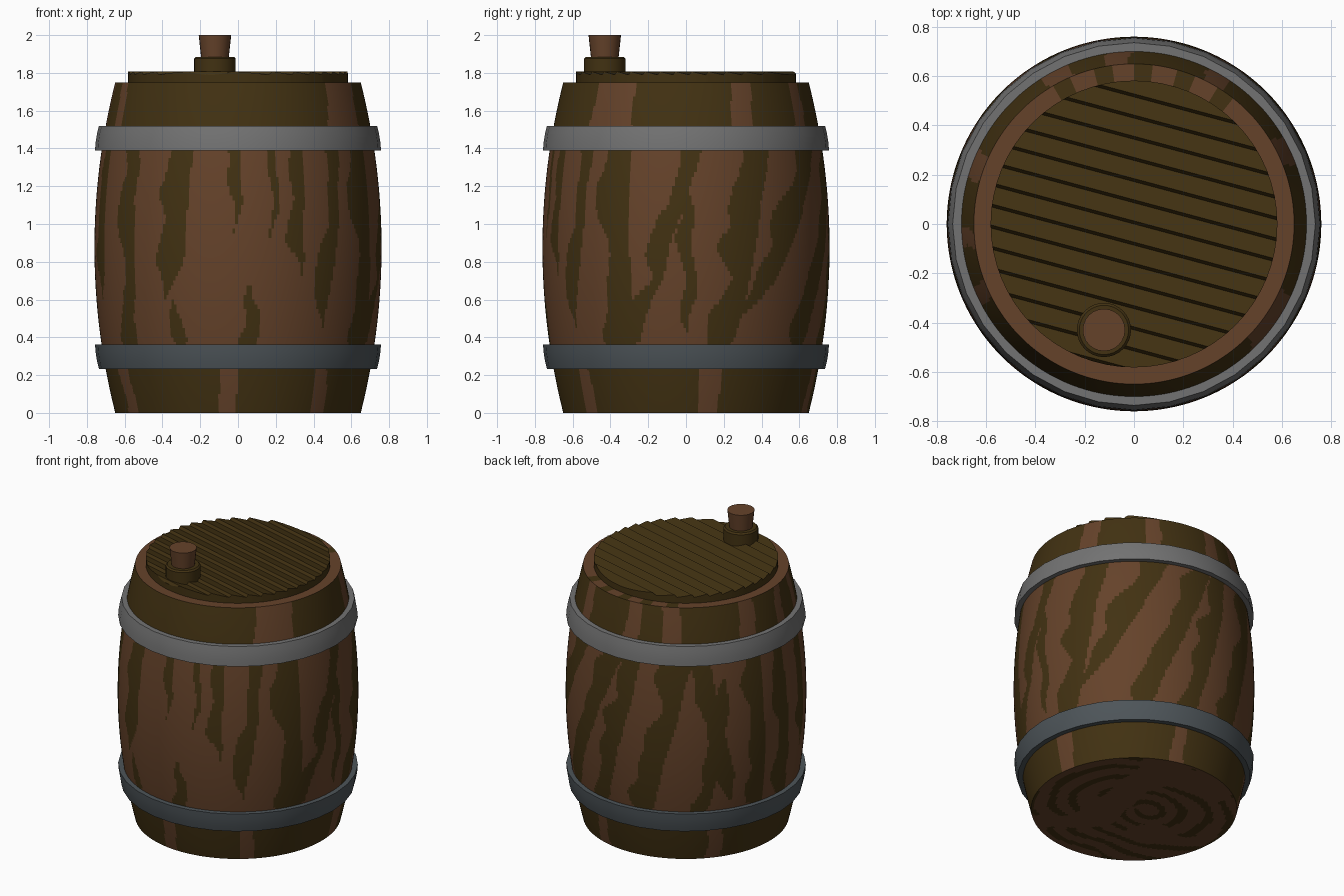
import bpy, bmesh, math
from mathutils import Vector, noise

if "Cube" in bpy.data.objects:
    bpy.data.objects.remove(bpy.data.objects["Cube"])


def material(name, rgb):
    m = bpy.data.materials.new(name)
    m.diffuse_color = (*rgb, 1)
    m.use_nodes = True
    m.node_tree.nodes["Principled BSDF"].inputs["Base Color"].default_value = m.diffuse_color
    return m


BROWN = material("brown wood", (0.13, 0.055, 0.023))
OLIVE = material("dark olive wood", (0.054, 0.031, 0.006))
GREY = material("grey iron", (0.17, 0.17, 0.17))
SLATE = material("slate iron", (0.075, 0.09, 0.1))


def lathe(name, profile, sides, mats, rule=None, centre=(0, 0), angle=35):
    """Spin (radius, z) points round z; radius 0 becomes a pole."""
    bm = bmesh.new()
    rings = []
    for r, z in profile:
        n = 1 if r == 0 else sides
        rings.append([bm.verts.new((centre[0] + r * math.sin(2 * math.pi * i / n),
                                    centre[1] - r * math.cos(2 * math.pi * i / n), z))
                      for i in range(n)])
    for lo, hi in zip(rings, rings[1:]):
        for i in range(sides):
            j = (i + 1) % sides
            if len(lo) == 1:
                bm.faces.new((lo[0], hi[j], hi[i]))
            elif len(hi) == 1:
                bm.faces.new((lo[i], lo[j], hi[0]))
            else:
                bm.faces.new((lo[i], lo[j], hi[j], hi[i]))
    return finish(name, bm, mats, rule, angle)


def finish(name, bm, mats, rule=None, angle=35):
    bm.normal_update()
    if rule:
        for f in bm.faces:
            f.material_index = int(rule(f.calc_center_median()))
    me = bpy.data.meshes.new(name)
    bm.to_mesh(me)
    bm.free()
    for m in mats:
        me.materials.append(m)
    ob = bpy.data.objects.new(name, me)
    bpy.context.collection.objects.link(ob)
    bpy.ops.object.select_all(action='DESELECT')
    ob.select_set(True)
    bpy.context.view_layer.objects.active = ob
    bpy.ops.object.shade_smooth_by_angle(angle=math.radians(angle))
    return ob


# Olive streaks on the middle: angle at bottom, angle at top, z from, z to, half width (degrees)
STREAKS = [(-51, -50, .2, 1.6, 4), (-31, -25, .6, 1.6, 6), (-26, -28, .2, .6, 4),
           (-1, -1, .95, 1.6, 2), (5, 2, .2, .7, 4), (14, 14, .9, 1.6, 2),
           (26, 24, .7, 1.6, 3), (36, 43, .45, 1.6, 4), (62, 60, .2, 1.6, 6),
           (66, 93, .2, 1.6, 4), (91, 90, .4, 1.25, 3), (105, 121, .2, 1.6, 6),
           (108, 153, .5, 1.6, 6), (143, 176, .2, 1.6, 6), (168, 188, .2, 1.6, 5),
           (192, 212, .2, 1.6, 6), (238, 222, .4, 1.6, 5), (222, 238, .2, 1.3, 4),
           (252, 250, .2, 1.6, 5), (270, 266, .2, 1.6, 5), (288, 287, .6, 1.6, 4)]
# Brown streaks on the two dark ends: angle, half width
TOP_BROWN = [(-66, 4), (48, 4), (57, 9), (117, 5), (150, 4), (185, 4), (207, 5),
             (250, 5), (275, 3)]
LOW_BROWN = [(-60, 4), (-4, 4), (40, 3), (100, 5), (165, 4), (230, 4)]


def gap(a, b):
    return abs((a - b + 180) % 360 - 180)


def is_olive(p):
    r = math.hypot(p.x, p.y)
    a = math.degrees(math.atan2(p.x, -p.y))
    wob = noise.noise(Vector((p.x * 4, p.y * 4, p.z * 5)))
    if p.z < 0.003:      # swirled grain underneath
        q = math.hypot(p.x * .8 + .06, p.y * 1.1 - .05) + .05 * wob
        return math.sin(48 * q + math.radians(a)) > .35 and \
            noise.noise(Vector((p.x * 3, p.y * 3, 7))) > -.15
    if p.z > 1.747:      # rim
        return gap(a, 175) < 38 and math.sin(a * .4) > .3
    if p.z > 1.46:
        return not any(gap(a + 3 * wob, b) < w for b, w in TOP_BROWN)
    if p.z < 0.3:
        return not any(gap(a + 3 * wob, b) < w for b, w in LOW_BROWN)
    for a0, a1, z0, z1, w in STREAKS:
        if z0 < p.z < z1:
            c = a0 + (a1 - a0) * (p.z - .36) / 1.04
            taper = min(1, (p.z - z0) / .2, (z1 - p.z) / .2)
            if gap(a + 4 * wob, c) < w * taper * (1 + .5 * wob):
                return True
    return False


# Barrel body: bottom disc, bulging wall, flat rim
wall = [(0.76 - 0.144 * (z - .875) ** 2, z) for z in (1.75 * i / 70 for i in range(71))]
base = [(.65 * i / 40, 0) for i in range(40)]
rim = [(.64, 1.75), (.615, 1.75), (.56, 1.75)]
lathe("barrel_body", base + wall + rim, 320, [BROWN, OLIVE], is_olive)

# Iron hoops, mirrored about mid height
hoop = [(.69, 1.39), (.757, 1.39), (.754, 1.43), (.746, 1.48), (.736, 1.52), (.69, 1.52), (.69, 1.39)]
lathe("upper_hoop", hoop, 32, [GREY])
lathe("lower_hoop", [(r, 1.752 - z) for r, z in reversed(hoop)], 32, [SLATE])

# Lid: disc cut into slanting planks, each tilted like a shallow saw tooth
bm = bmesh.new()
bmesh.ops.create_circle(bm, cap_ends=True, segments=64, radius=.582)
tilt = math.radians(-15)
across = Vector((-math.sin(tilt), math.cos(tilt), 0))
PITCH, STEP = .083, .012
for k in range(-8, 9):
    for d in (k * PITCH, k * PITCH + STEP):
        bmesh.ops.bisect_plane(bm, geom=bm.verts[:] + bm.edges[:] + bm.faces[:],
                               plane_co=across * d, plane_no=across)
outline = [e for e in bm.edges if e.is_boundary]
skirt = bmesh.ops.extrude_edge_only(bm, edges=outline)['geom']
lower = {v for v in skirt if isinstance(v, bmesh.types.BMVert)}
for v in bm.verts:
    if v in lower:
        v.co.z = 1.74
    else:
        t = (v.co.dot(across) + 1e-5) % PITCH
        high = t / STEP if t < STEP else (PITCH - t) / (PITCH - STEP)
        v.co.z = 1.79 + .018 * min(1, max(0, high))
bmesh.ops.recalc_face_normals(bm, faces=bm.faces)
if sum(f.normal.z for f in bm.faces) < 0:
    bmesh.ops.reverse_faces(bm, faces=bm.faces)
finish("plank_lid", bm, [OLIVE], angle=25)

# Bung collar and cork
SPOT = (-.122, -.43)
lathe("bung_collar", [(.11, 1.77), (.11, 1.875), (.1, 1.885), (0, 1.885)], 32, [OLIVE], centre=SPOT)
lathe("cork", [(.072, 1.87), (.086, 2), (0, 2)], 24, [BROWN], centre=SPOT)
